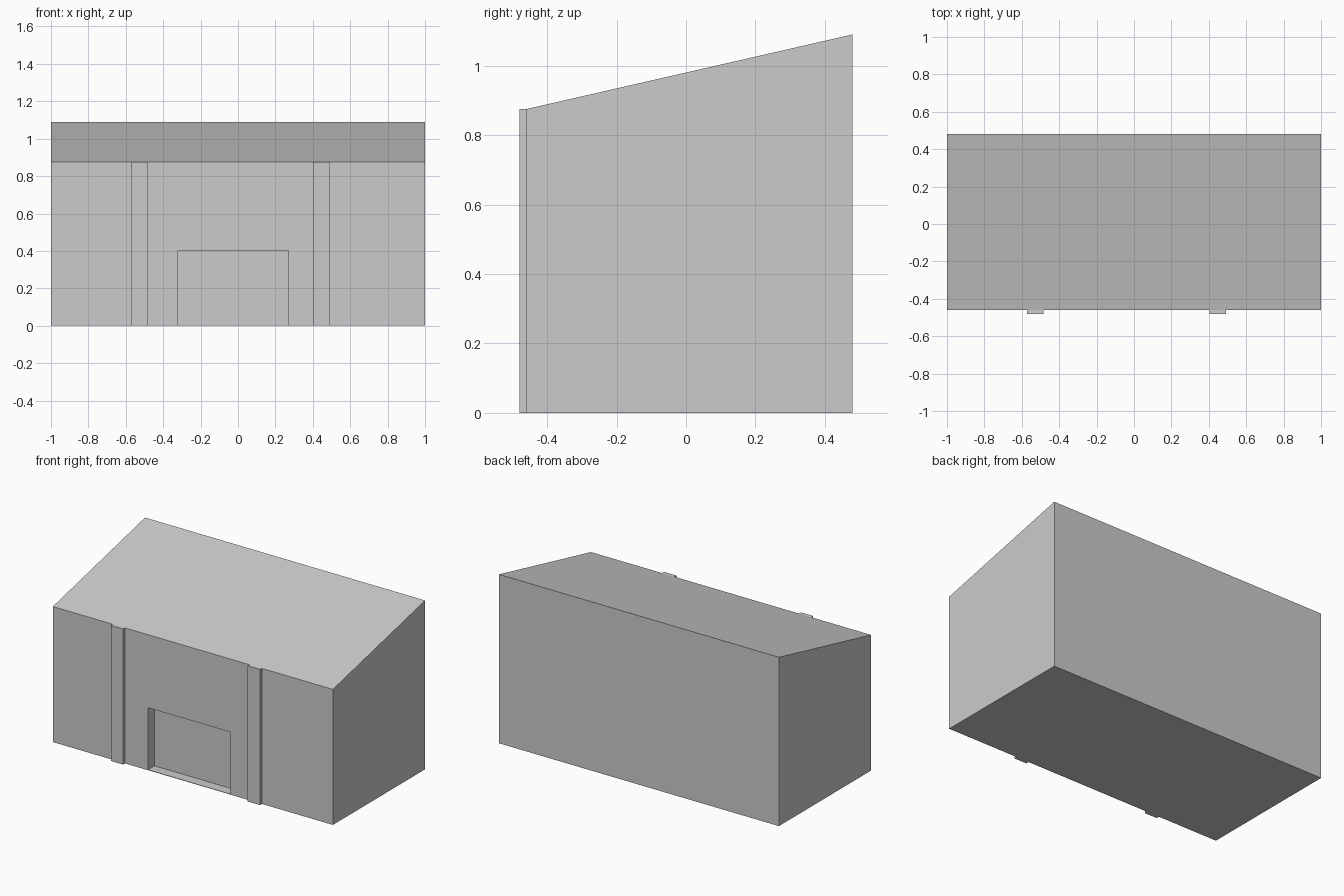
import bpy
import bmesh

cube = bpy.data.objects.get("Cube")
if cube:
    bpy.data.objects.remove(cube, do_unlink=True)

# Single plain grey for the whole building
GREY = (0.6, 0.6, 0.6, 1.0)
grey = bpy.data.materials.new("plain grey")
grey.use_nodes = True
grey.diffuse_color = GREY
grey.node_tree.nodes["Principled BSDF"].inputs["Base Color"].default_value = GREY

FRONT, BACK = -0.46, 0.48
EAVE, RIDGE = 0.875, 1.09


def extrude_profile(name, profile, x0, x1):
    """Extrude a (y, z) side profile from x0 to x1."""
    bm = bmesh.new()
    face = bm.faces.new([bm.verts.new((x0, y, z)) for y, z in profile])
    result = bmesh.ops.extrude_face_region(bm, geom=[face])
    moved = [v for v in result["geom"] if isinstance(v, bmesh.types.BMVert)]
    bmesh.ops.translate(bm, verts=moved, vec=(x1 - x0, 0, 0))
    bmesh.ops.recalc_face_normals(bm, faces=bm.faces)
    mesh = bpy.data.meshes.new(name)
    bm.to_mesh(mesh)
    bm.free()
    mesh.materials.append(grey)
    obj = bpy.data.objects.new(name, mesh)
    bpy.context.collection.objects.link(obj)
    return obj


def rect(y0, y1, z0, z1):
    return [(y0, z0), (y1, z0), (y1, z1), (y0, z1)]


# Main block with a single-pitch roof
body = extrude_profile(
    "building_body",
    [(FRONT, 0), (BACK, 0), (BACK, RIDGE), (FRONT, EAVE)], -1, 1)

# Recessed doorway, leaving a thin floor
cutter = extrude_profile(
    "doorway_cutter", rect(FRONT - 0.1, FRONT + 0.066, 0.003, 0.403), -0.32, 0.27)
cutter.hide_render = True
cutter.hide_viewport = True
cut = body.modifiers.new("doorway", "BOOLEAN")
cut.operation = "DIFFERENCE"
cut.solver = "EXACT"
cut.object = cutter

# Shallow front pilasters
for side, x in (("right", -0.5725), ("left", 0.405)):
    extrude_profile(f"{side}_pilaster", rect(-0.48, FRONT, 0, EAVE), x, x + 0.0875)
